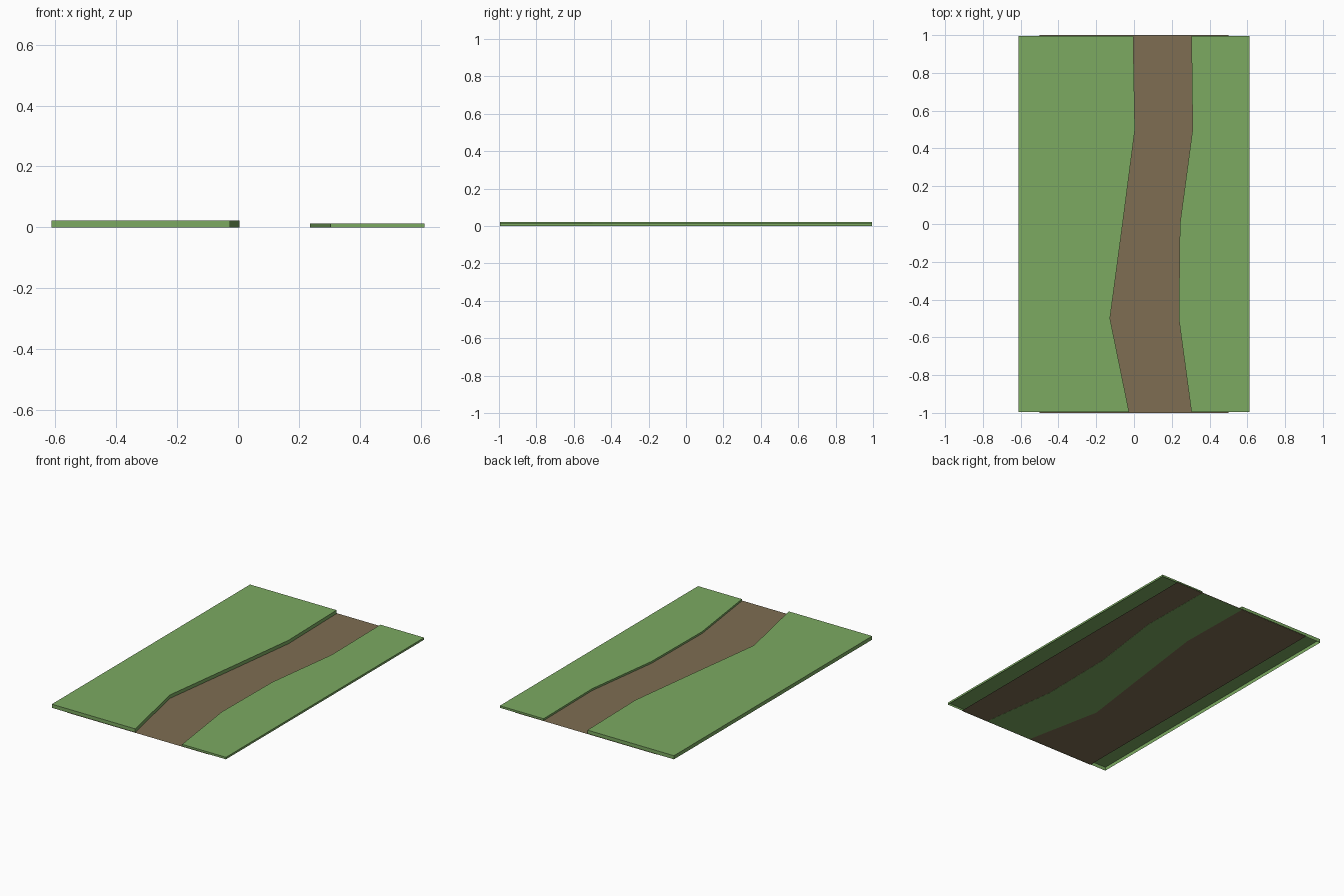
import bpy, bmesh

if "Cube" in bpy.data.objects:
    bpy.data.objects.remove(bpy.data.objects["Cube"])

GRASS = (0.20, 0.40, 0.12, 1)
DIRT = (0.21, 0.155, 0.085, 1)


def add_part(name, bm, color):
    mesh = bpy.data.meshes.new(name)
    bm.to_mesh(mesh)
    bm.free()
    mat = bpy.data.materials.new(name + "_colour")
    mat.diffuse_color = color
    mat.use_nodes = True
    mat.node_tree.nodes["Principled BSDF"].inputs["Base Color"].default_value = mat.diffuse_color
    mesh.materials.append(mat)
    obj = bpy.data.objects.new(name, mesh)
    bpy.context.collection.objects.link(obj)
    return obj


# Grass banks: an open-bottomed cross-section swept along the winding path
half_w, left_h, right_h = 0.612, 0.023, 0.013
rows = [  # y, left path edge, right path edge
    (-0.995, -0.026, 0.304),
    (-0.5, -0.127, 0.237),
    (0.0, -0.060, 0.243),
    (0.5, 0.005, 0.310),
    (0.995, -0.004, 0.304),
]
bm = bmesh.new()
sections = []
for y, left, right in rows:
    profile = [(-half_w, 0), (-half_w, left_h), (left, left_h), (left, 0),
               (right, 0), (right, right_h), (half_w, right_h), (half_w, 0)]
    sections.append([bm.verts.new((x, y, z)) for x, z in profile])
for a, b in zip(sections, sections[1:]):
    for i in range(7):
        bm.faces.new((a[i], a[i + 1], b[i + 1], b[i]))

# End walls of both banks
for s in (sections[0], sections[-1]):
    bm.faces.new(s[:4])
    bm.faces.new(s[4:])
bmesh.ops.recalc_face_normals(bm, faces=bm.faces)
bm.faces.ensure_lookup_table()
if bm.faces[1].normal.z < 0:
    bmesh.ops.reverse_faces(bm, faces=bm.faces)
bmesh.ops.dissolve_limit(bm, angle_limit=0.001, verts=bm.verts, edges=bm.edges)
add_part("grass_banks", bm, GRASS)

# Dirt path: flat sheet showing between the banks
bm = bmesh.new()
bm.faces.new([bm.verts.new((x, y, 0.001)) for x, y in
              ((-0.5, -1), (0.5, -1), (0.5, 1), (-0.5, 1))])
add_part("dirt_path", bm, DIRT)
